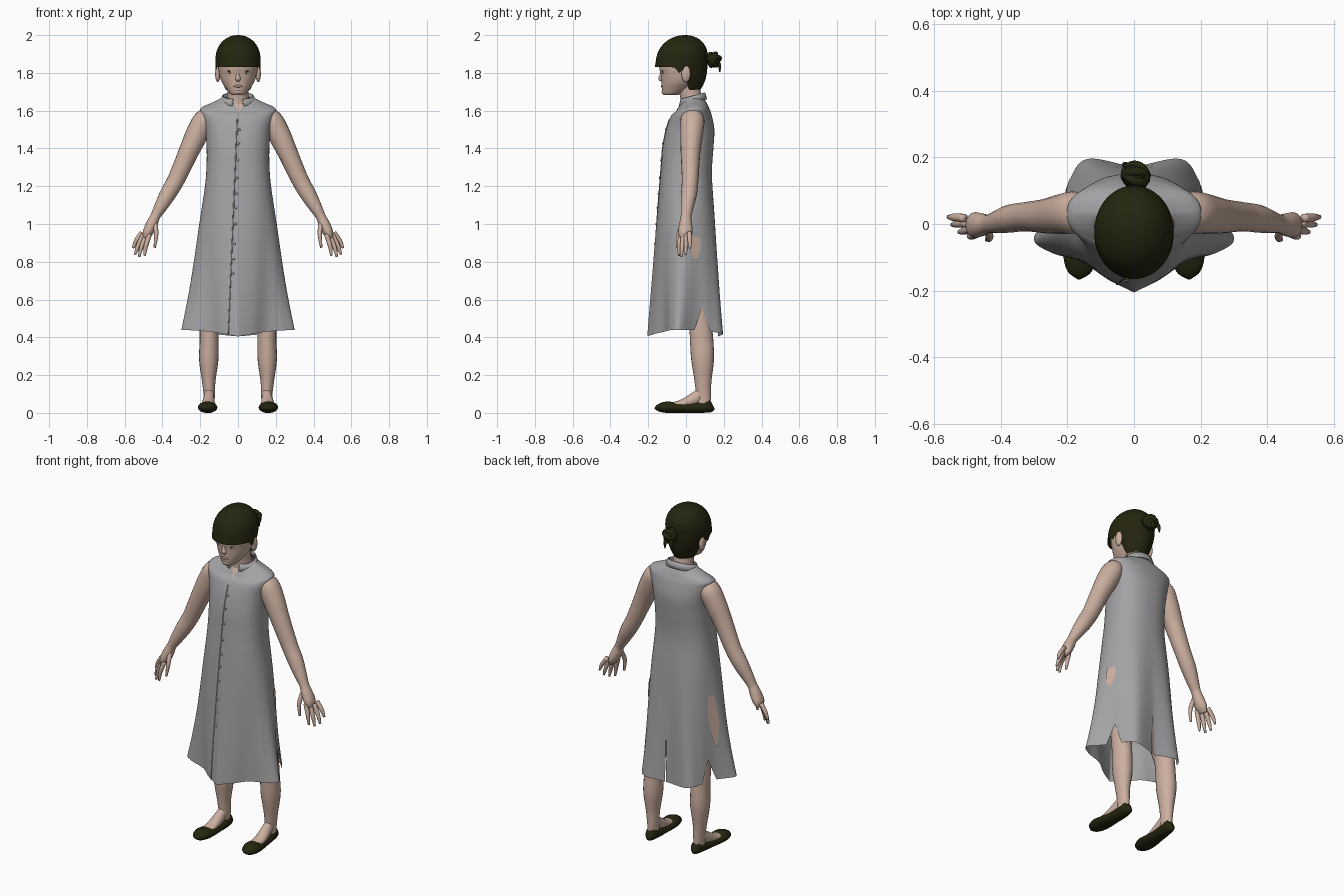
import bpy, bmesh, math
from mathutils import Vector

if "Cube" in bpy.data.objects:
    bpy.data.objects.remove(bpy.data.objects["Cube"])


def material(name, rgb):
    m = bpy.data.materials.new(name)
    m.use_nodes = True
    m.diffuse_color = (*rgb, 1)
    bsdf = m.node_tree.nodes["Principled BSDF"]
    bsdf.inputs["Base Color"].default_value = (*rgb, 1)
    bsdf.inputs["Roughness"].default_value = 0.8
    return m


SKIN = material("skin", (0.60, 0.43, 0.35))
CLOTH = material("grey_cloth", (0.37, 0.37, 0.38))
DARK = material("dark_olive", (0.018, 0.018, 0.005))
LIP = material("lip", (0.48, 0.28, 0.23))
WHITE = material("eye_white", (0.6, 0.57, 0.53))


def smoothstep(a, b, x):
    t = min(1, max(0, (x - a) / (b - a)))
    return t * t * (3 - 2 * t)


def spline(pts, n):
    """Catmull-Rom through tuples, n steps per span."""
    p = [Vector(q) for q in pts]
    p = [p[0] * 2 - p[1]] + p + [p[-1] * 2 - p[-2]]
    out = []
    for i in range(1, len(p) - 2):
        a, b, c, d = p[i - 1:i + 3]
        for k in range(n):
            t = k / n
            out.append(0.5 * (2 * b + (c - a) * t + (2 * a - 5 * b + 4 * c - d) * t * t
                              + (3 * b - a - 3 * c + d) * t ** 3))
    return out + [p[-2]]


def finish(name, bm, mats):
    bmesh.ops.recalc_face_normals(bm, faces=bm.faces)
    for f in bm.faces:
        f.smooth = True
    me = bpy.data.meshes.new(name)
    bm.to_mesh(me)
    bm.free()
    for m in mats:
        me.materials.append(m)
    ob = bpy.data.objects.new(name, me)
    bpy.context.collection.objects.link(ob)
    return ob


def skin_rings(bm, rings, closed=True, caps=True):
    """Bridge rows of points into quads."""
    vs = [[bm.verts.new(p) for p in r] for r in rings]
    m = len(rings[0])
    for a, b in zip(vs, vs[1:]):
        for i in range(m if closed else m - 1):
            j = (i + 1) % m
            bm.faces.new((a[i], a[j], b[j], b[i]))
    if caps:
        bm.faces.new(vs[0])
        bm.faces.new(vs[-1])


def tube(name, pts, mat, side=1, n=5, seg=20):
    """Sweep an ellipse along points (x, y, z, radius across x, radius across y)."""
    dense = [Vector(q) for q in zip(*[[c[0] for c in spline([(v, 0) for v in col], n)]
                                      for col in zip(*pts)])]
    pos = [Vector(q[:3]) for q in dense]
    rings = []
    for i, q in enumerate(dense):
        t = (pos[min(i + 1, len(pos) - 1)] - pos[max(i - 1, 0)]).normalized()
        u = (Vector((1, 0, 0)) - t * t.x).normalized()
        v = t.cross(u)
        ring = []
        for k in range(seg):
            a = math.tau * k / seg
            p = pos[i] + u * max(q[3], 0.001) * math.cos(a) + v * max(q[4], 0.001) * math.sin(a)
            ring.append((p.x * side, p.y, max(p.z, 0)))
        rings.append(ring)
    bm = bmesh.new()
    skin_rings(bm, rings)
    return finish(name, bm, [mat])


def ball(name, loc, scale, mat, seg=20):
    bm = bmesh.new()
    bmesh.ops.create_uvsphere(bm, u_segments=seg, v_segments=seg // 2 + 2, radius=1)
    for v in bm.verts:
        v.co = Vector(loc) + Vector(v.co[i] * scale[i] for i in range(3))
    return finish(name, bm, [mat])


# Dress: torso ellipses blending into a waved hem
body_rows = spline([Vector(r) for r in (
    (0.405, .30, -.20, .195), (0.7, .249, -.177, .178), (1.0, .205, -.156, .157),
    (1.2, .175, -.14, .14), (1.3, .167, -.132, .138), (1.4, .166, -.124, .145),
    (1.5, .174, -.105, .15), (1.58, .196, -.078, .135), (1.615, .195, -.055, .122),
    (1.648, .125, -.042, .106), (1.67, .08, -.03, .09))], 8)
hem = spline([(0, -.205), (.08, -.165), (.15, -.115), (.25, -.085), (.30, -.04),
              (.23, .05), (.195, .13), (.14, .195), (0, .17)], 8)
HALF = len(hem) - 1


def dress_point(row, k, s):
    z, a, yf, yb = row
    th = math.pi * (k / HALF - 0.5)
    c, sn = abs(math.cos(th)), math.sin(th)
    w = min(1, max(0, (1.2 - z) / 0.79)) ** 1.25
    x = a * c ** 0.85
    y = (yf + yb) / 2 + (yb - yf) / 2 * math.copysign(abs(sn) ** 0.85, sn)
    x += (hem[k][0] * a / .30 - x) * w
    y += (hem[k][1] * (yb - yf) / .395 - y) * w
    z += 0.035 * c * w ** 4 - 0.035 * max(0, -sn) * smoothstep(1.55, 1.67, z)
    return Vector((s * x, y, z))


columns = [(k, 1) for k in range(HALF + 1)] + [(k, -1) for k in range(HALF - 1, 0, -1)]
bm = bmesh.new()
skin_rings(bm, [[dress_point(r, k, s) for k, s in columns] for r in body_rows], caps=False)
# clean cut lines for the slits and the neckline
for co, no in (((0, .085, .56), (0, 1, .33)), ((0, .085, .56), (0, 1, -.33)),
               ((.012, 0, 0), (1, 0, 0)), ((.017, 0, 0), (1, 0, 0)), ((0, 0, .65), (0, 0, 1)),
               ((.005, 0, 1.585), (1, 0, .4)), ((.005, 0, 1.585), (1, 0, -.4))):
    bmesh.ops.bisect_plane(bm, geom=bm.verts[:] + bm.edges[:] + bm.faces[:], dist=1e-5,
                           plane_co=co, plane_no=no)
gone = []
for f in bm.faces:
    x, y, z = f.calc_center_median()
    if abs(x) > .12 and abs(y - .085) < (0.56 - z) * 0.33:
        gone.append(f)
    elif z < .65 and y > .1 and .012 < x < .017:
        gone.append(f)
    elif y < 0 and z > 1.585 and abs(x - .005) < (z - 1.585) * 0.4:
        f.material_index = 1
bmesh.ops.delete(bm, geom=gone, context='FACES')
finish("dress", bm, [CLOTH, SKIN])

# Leg showing through the skirt at each hip, as thin tapered plates
for s, low in ((1, .79), (-1, .62)):
    rings = []
    for r in body_rows:
        t = (r[0] - low) / (.96 - low)
        if 0 <= t <= 1:
            a, b = dress_point(r, 35, s), dress_point(r, 42, s)
            half = .45 * math.sin(math.pi * t ** 1.5) ** 0.6 + .02
            rings.append([a.lerp(b, .5 + half * u / 4) + Vector((s * .006, .002, 0))
                          for u in range(-4, 5)])
    bm = bmesh.new()
    skin_rings(bm, rings, closed=False, caps=False)
    finish("hip_gap", bm, [SKIN])

# Stand collar, open at the front
rings = []
for h in (0, .5, 1):
    ring = []
    for i in range(41):
        a = math.radians(-72 + 324 * i / 40)
        r = 1 - 0.14 * h
        ring.append((.098 * r * math.cos(a), .035 + .077 * r * math.sin(a),
                     1.642 + .018 * math.sin(a) + .037 * h))
    rings.append(ring)
bm = bmesh.new()
skin_rings(bm, rings, closed=False, caps=False)
collar = finish("collar", bm, [CLOTH])
collar.modifiers.new("thickness", 'SOLIDIFY').thickness = 0.006


def front_point(row):
    """Point on the front of the dress along the slanting button line."""
    x = -.052 + (row[0] - .4) * .042
    pts = [dress_point(row, k, -1) for k in range(20)]
    for a, b in zip(pts, pts[1:]):
        if b.x <= x <= a.x:
            return a.lerp(b, (x - a.x) / (b.x - a.x))
    return pts[0]


# Button placket edge and buttons down the front
edge = [front_point(r) for r in body_rows if r[0] < 1.56]
tube("placket_edge", [(*p, .003, .003) for p in edge], CLOTH, n=1, seg=8)
for i in range(10):
    p = min(edge, key=lambda e: abs(e.z - .74 - i * .085))
    ball("button", (p.x + .012, p.y - .003, p.z), (.007, .004, .007), CLOTH, 12)


def stack(name, rows, mat, seg=40):
    """Level rings from (z, half width, front y, back y)."""
    rings = [[(w * math.cos(math.tau * k / seg),
               (f + b) / 2 + (b - f) / 2 * math.sin(math.tau * k / seg), z)
              for k in range(seg)] for z, w, f, b in spline(rows, 5)]
    bm = bmesh.new()
    skin_rings(bm, rings)
    return finish(name, bm, [mat])


# Neck, head and face
stack("neck", [(1.58, .07, -.03, .095), (1.66, .058, -.03, .085),
               (1.72, .056, -.04, .075), (1.79, .055, -.05, .07)], SKIN)
stack("head", [(1.682, .02, -.112, -.06), (1.688, .040, -.122, -.03), (1.715, .062, -.128, .02),
               (1.75, .085, -.130, .06), (1.79, .098, -.134, .08), (1.84, .105, -.142, .09),
               (1.92, .097, -.13, .08), (1.97, .06, -.08, .04)], SKIN)
tube("nose", [(0, -.124, 1.82, .007, .008), (0, -.129, 1.79, .009, .01),
              (0, -.134, 1.77, .014, .012), (0, -.127, 1.757, .01, .006)], SKIN)
ball("chin", (0, -.113, 1.70), (.024, .016, .014), SKIN)
ball("mouth", (0, -.1265, 1.73), (.023, .006, .007), LIP)
for s in (1, -1):
    ball("eye", (s * .042, -.121, 1.803), (.015, .006, .006), WHITE)
    ball("iris", (s * .042, -.1245, 1.803), (.006, .004, .006), DARK)
    ball("eyelash", (s * .043, -.123, 1.81), (.017, .006, .0022), DARK)
    ball("ear", (s * .107, .0, 1.795), (.014, .024, .044), SKIN)

# Hair cap: dome with a fringe in front and a longer, narrowing nape
rings = []
ROWS, SEG = 24, 64
for j in range(ROWS + 1):
    ring = []
    for i in range(SEG):
        a = math.tau * i / SEG
        sn = math.sin(a)
        low = 1.83 - .12 * smoothstep(.0, .4, sn) - .03 * math.exp(-((sn + .1) / .12) ** 2)
        t = max(0, (j - 16) / (ROWS - 16))
        q = math.pi / 2 * min(16, max(j, .3)) / 16
        z = 1.875 + .125 * math.cos(q) + (low - 1.875) * t
        r = math.sin(q) ** 0.95 + .05 * t * max(0, -sn)
        nape = smoothstep(0, .4, sn)
        ring.append((.119 * (r - nape * .42 * t ** 1.5) * math.cos(a),
                     -.022 + .016 * math.cos(q) + .136 * (r - nape * .28 * t ** 3) * sn, z))
    rings.append(ring)
bm = bmesh.new()
skin_rings(bm, rings, caps=False)
bm.faces.new([v for v in bm.verts][:SEG])
finish("hair_cap", bm, [DARK])

# Knotted bun with loose ends
ball("bun_core", (.003, .145, 1.868), (.038, .036, .04), DARK)
for i, tilt in enumerate((0.2, 1.2, 2.2)):
    bpy.ops.mesh.primitive_torus_add(major_radius=.032, minor_radius=.014, major_segments=24,
                                     minor_segments=10, location=(.005, .145, 1.87),
                                     rotation=(tilt, .5 * i - .4, 0))
    bun = bpy.context.object
    bun.name = "bun_coil"
    bun.data.materials.append(DARK)
    bpy.ops.object.shade_smooth()
for x in (-.025, .012):
    tube("bun_end", [(x * .4, .155, 1.87, .01, .01), (x, .176, 1.845, .011, .01),
                     (x * 1.2, .179, 1.805, .003, .003)], DARK, seg=10)

# Limbs, mirrored
fingers = {
    "index_finger": [(.468, -.027, .945), (.487, -.036, .885), (.495, -.037, .832)],
    "middle_finger": [(.486, -.014, .94), (.51, -.021, .88), (.524, -.024, .826)],
    "ring_finger": [(.50, .003, .943), (.529, .0, .885), (.545, -.002, .838)],
    "little_finger": [(.508, .018, .955), (.54, .02, .91), (.556, .021, .872)],
    "thumb": [(.44, -.012, 1.01), (.433, -.04, .945), (.441, -.047, .875)],
}
for s, side in ((1, "left"), (-1, "right")):
    tube(side + "_arm", [(.13, .04, 1.585, .03, .035), (.175, .035, 1.555, .056, .062),
                         (.215, .03, 1.48, .06, .06), (.262, .024, 1.38, .053, .052),
                         (.325, .022, 1.24, .046, .044), (.37, .016, 1.16, .043, .042),
                         (.41, .006, 1.09, .034, .034), (.438, 0, 1.04, .026, .028),
                         (.456, -.002, 1.0, .03, .034), (.478, -.003, .955, .027, .038),
                         (.491, -.003, .925, .014, .026)], SKIN, s)
    for name, path in fingers.items():
        tube(side + "_" + name, [(*p, r, r) for p, r in zip(path, (.013, .0115, .006))],
             SKIN, s, seg=10)
    tube(side + "_leg", [(.09, .03, 1.0, .085, .10), (.12, .05, .7, .08, .085),
                         (.15, .075, .48, .053, .062), (.153, .083, .38, .05, .062),
                         (.155, .088, .28, .051, .06), (.155, .09, .17, .036, .045),
                         (.152, .092, .10, .03, .04), (.152, .09, .04, .027, .04)], SKIN, s)
    tube(side + "_foot", [(.152, .095, .13, .02, .02), (.154, .05, .078, .029, .034),
                          (.158, -.02, .048, .034, .023), (.16, -.075, .035, .036, .019),
                          (.16, -.11, .028, .02, .01)], SKIN, s)
    tube(side + "_shoe", [(.15, .14, .045, .004, .02), (.15, .128, .04, .027, .036),
                          (.151, .08, .031, .036, .031), (.155, .01, .026, .041, .026),
                          (.159, -.06, .028, .05, .028), (.162, -.105, .03, .049, .03),
                          (.164, -.145, .027, .034, .02), (.165, -.166, .024, .004, .004)],
         DARK, s, seg=24)
